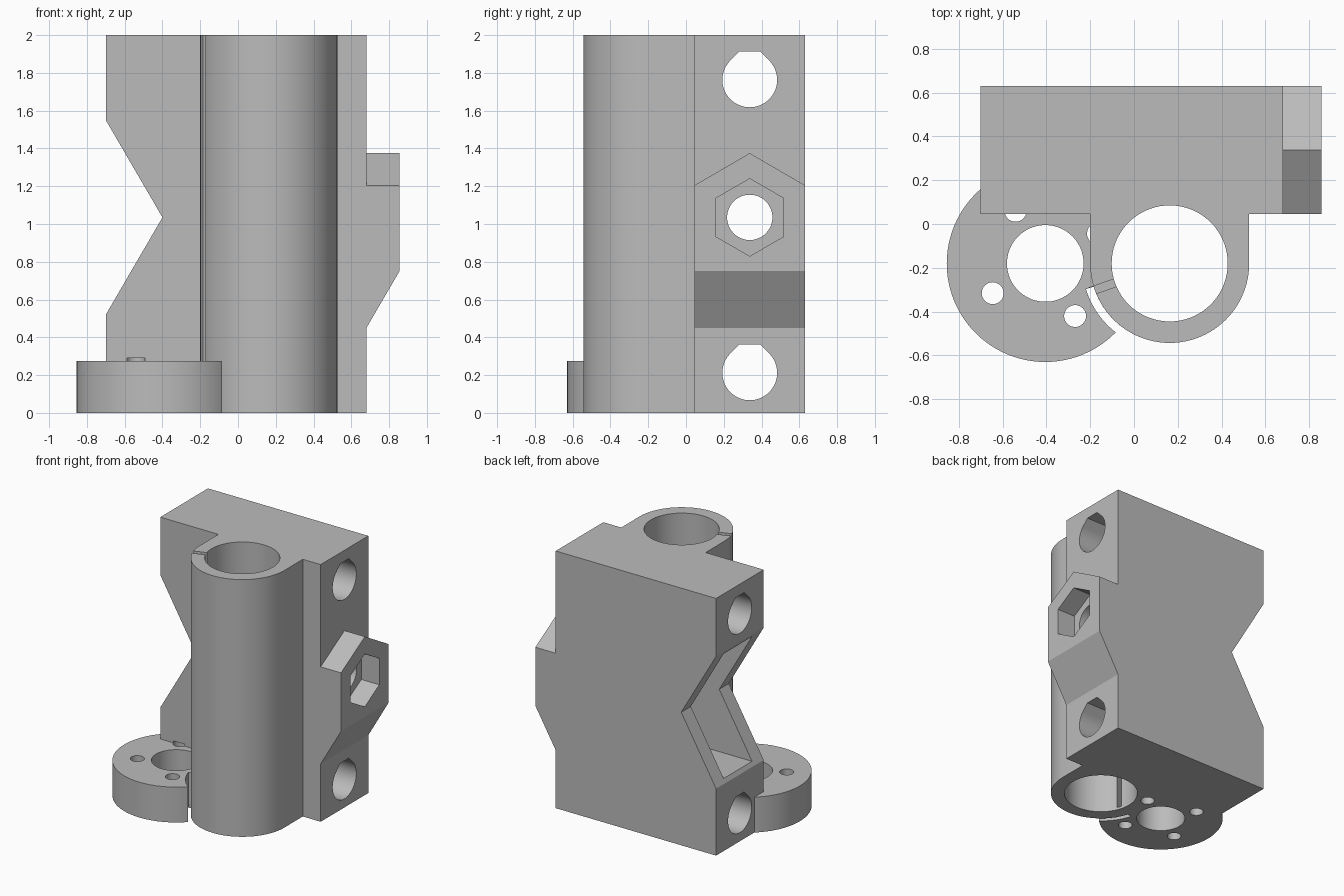
import bpy, bmesh
from math import sin, cos, radians
from mathutils import Vector

cube = bpy.data.objects.get("Cube")
if cube:
    bpy.data.objects.remove(cube, do_unlink=True)

grey = bpy.data.materials.new("plain grey")
grey.use_nodes = True
grey.diffuse_color = (0.5, 0.5, 0.5, 1)
grey.node_tree.nodes["Principled BSDF"].inputs["Base Color"].default_value = (0.5, 0.5, 0.5, 1)


def prism(name, points, axis, low, high):
    """Extrude a 2D outline along an axis."""
    place = {"x": lambda a, b, t: (t, a, b),
             "y": lambda a, b, t: (a, t, b),
             "z": lambda a, b, t: (a, b, t)}[axis]
    bm = bmesh.new()
    face = bm.faces.new([bm.verts.new(place(a, b, low)) for a, b in points])
    grown = bmesh.ops.extrude_face_region(bm, geom=[face])["geom"]
    shift = Vector(place(0, 0, high - low))
    bmesh.ops.translate(bm, vec=shift, verts=[v for v in grown if isinstance(v, bmesh.types.BMVert)])
    bmesh.ops.recalc_face_normals(bm, faces=bm.faces)
    mesh = bpy.data.meshes.new(name)
    bm.to_mesh(mesh)
    bm.free()
    obj = bpy.data.objects.new(name, mesh)
    bpy.context.collection.objects.link(obj)
    mesh.materials.append(grey)
    return obj


def arc(cx, cy, r, start=0, end=360, steps=72):
    count = steps if end - start == 360 else steps + 1
    angles = [radians(start + (end - start) * i / steps) for i in range(count)]
    return [(cx + r * cos(a), cy + r * sin(a)) for a in angles]


def rect(a, b, c, d):
    return [(a, c), (b, c), (b, d), (a, d)]


def combine(target, tool, operation):
    mod = target.modifiers.new(tool.name, "BOOLEAN")
    mod.operation = operation
    mod.solver = "EXACT"
    mod.object = tool
    bpy.context.view_layer.objects.active = target
    bpy.ops.object.modifier_apply(modifier=mod.name)
    bpy.data.objects.remove(tool, do_unlink=True)


FRONT, BACK = 0.045, 0.63
MID_Y, MID_Z = 0.3375, 1.035
BX, BY, BR = 0.163, -0.18, 0.363      # bearing holder
FX, FY = -0.405, -0.18                # flange

# Main block with the V notch in its side
body = prism("carriage_body", [(-0.7, 0), (0.68, 0), (0.68, 2), (-0.7, 2), (-0.7, 1.55),
                               (-0.4, MID_Z), (-0.7, 0.52)], "y", FRONT, BACK)

# Bearing holder, round flange and nut boss
holder = prism("bearing_holder", arc(BX, BY, BR, 180, 360, 48) + [(BX + BR, 0.15), (BX - BR, 0.15)],
               "z", 0, 2)
flange = prism("flange", arc(FX, FY, 0.45, steps=96), "z", 0, 0.275)
boss = prism("nut_boss", [(0.6, 0.45), (0.68, 0.45), (0.855, 0.75), (0.855, 1.205), (0.6, 1.205)],
             "y", FRONT, BACK)
boss_top = prism("boss_top", [(FRONT, 0.9), (BACK, 0.9), (BACK, 1.205), (MID_Y, 1.375), (FRONT, 1.205)],
                 "x", 0.6, 0.855)

# Clearance gap between flange and holder
gap = prism("clearance_gap", arc(BX, BY, 0.4, 197, 310, 36) + arc(BX, BY, BR, 197, 310, 36)[::-1],
            "z", -0.1, 0.4)
combine(flange, gap, "DIFFERENCE")
combine(flange, prism("holder_core", arc(BX, BY, 0.31), "z", -0.1, 0.4), "DIFFERENCE")
for part in (holder, flange, boss, boss_top):
    combine(body, part, "UNION")

# Bearing bore and clamp slit
cutters = [prism("bearing_bore", arc(BX, BY, 0.265), "z", -0.1, 2.1)]
slit = prism("clamp_slit", rect(0.2, 0.4, -0.018, 0.018), "z", 0.02, 2.1)
slit.location = (BX, BY, 0)
slit.rotation_euler.z = radians(199.5)
bpy.context.view_layer.update()
cutters.append(slit)

# Flange bore and screw holes
cutters.append(prism("flange_bore", arc(FX, FY, 0.175), "z", -0.1, 0.29))
for i in range(4):
    a = radians(29.5 + 90 * i)
    cutters.append(prism("screw_hole", arc(FX + 0.276 * cos(a), FY + 0.276 * sin(a), 0.05, steps=32),
                         "z", -0.1, 0.29))

# Rod holes with flattened teardrop tops
for z in (0.212, 1.763):
    outline = arc(MID_Y, z, 0.145, 135, 405, 54) + [(MID_Y + 0.054, z + 0.151), (MID_Y - 0.054, z + 0.151)]
    cutters.append(prism("rod_hole", outline, "x", -1, 1))

# Tensioner pocket, bolt hole and hex nut recess
cutters.append(prism("belt_pocket", rect(0.163, 0.512, 0.55, 1.52), "x", -1, 0.45))
cutters.append(prism("bolt_hole", arc(MID_Y, MID_Z, 0.12, steps=48), "x", 0.3, 1))
cutters.append(prism("nut_recess", arc(MID_Y, MID_Z, 0.205, 30, 390, 6), "x", 0.7, 1))

for cutter in cutters:
    combine(body, cutter, "DIFFERENCE")

# Smooth the round walls, keep edges crisp
bpy.ops.object.select_all(action="DESELECT")
body.select_set(True)
bpy.context.view_layer.objects.active = body
bpy.ops.object.shade_smooth_by_angle(angle=radians(25))
